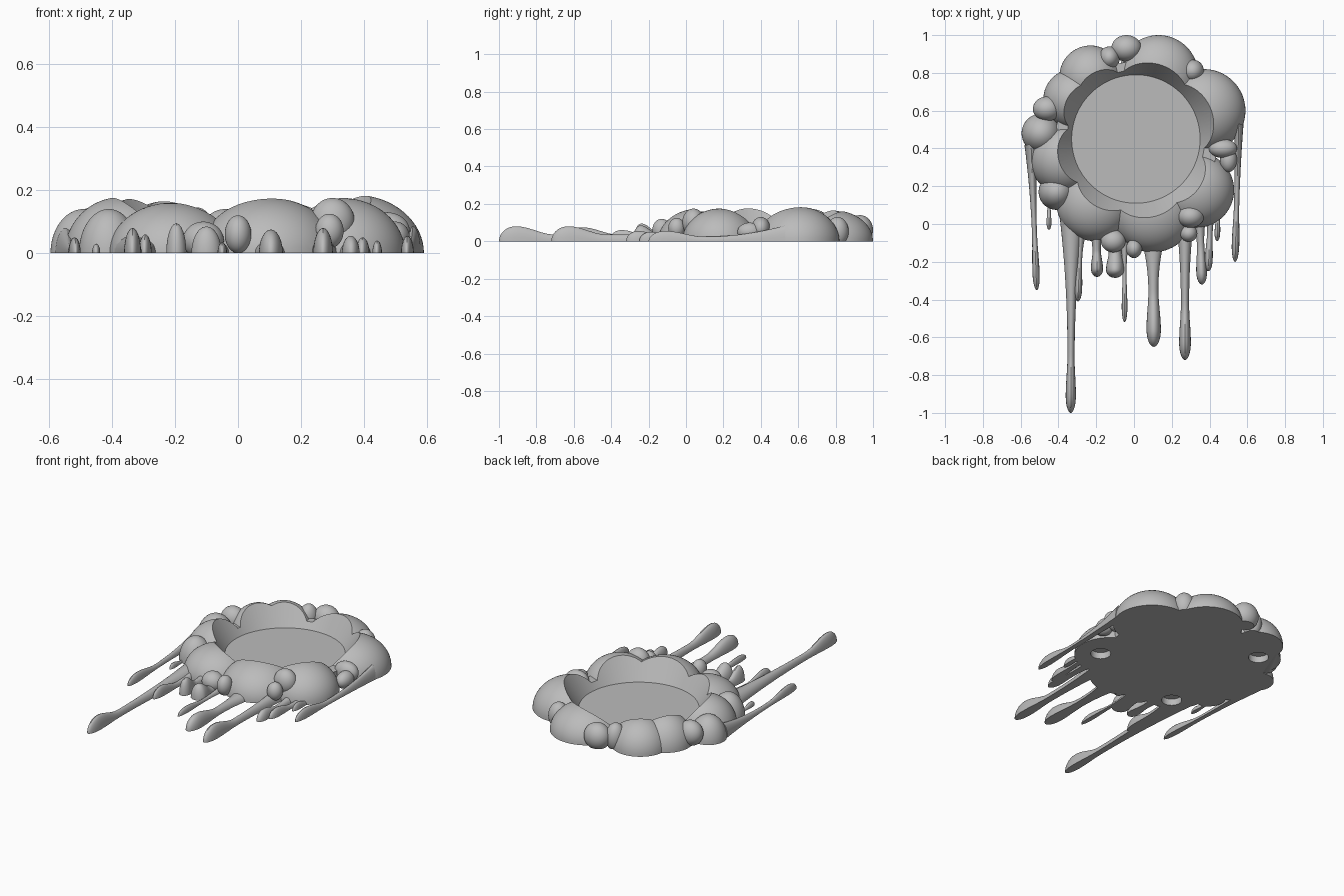
import bpy, bmesh, math
from mathutils import Matrix, Vector

cube = bpy.data.objects.get("Cube")
if cube:
    bpy.data.objects.remove(cube, do_unlink=True)

clay = bpy.data.materials.new("matte_grey")
clay.use_nodes = True
GREY = (0.5, 0.5, 0.5, 1)
clay.diffuse_color = GREY
clay.node_tree.nodes["Principled BSDF"].inputs["Base Color"].default_value = GREY

CENTRE = (0.01, 0.45)


def to_object(bm, name):
    bmesh.ops.recalc_face_normals(bm, faces=bm.faces)
    mesh = bpy.data.meshes.new(name)
    bm.to_mesh(mesh)
    bm.free()
    obj = bpy.data.objects.new(name, mesh)
    bpy.context.collection.objects.link(obj)
    return obj


def cone(name, x, y, z0, z1, r0, r1, sides=96):
    bm = bmesh.new()
    bmesh.ops.create_cone(bm, cap_ends=True, segments=sides, radius1=r0, radius2=r1,
                          depth=z1 - z0, matrix=Matrix.Translation((x, y, (z0 + z1) / 2)))
    return to_object(bm, name)


def lump(x, y, z, rx, ry, rz):
    bm = bmesh.new()
    bmesh.ops.create_uvsphere(bm, u_segments=64, v_segments=32, radius=1)
    bmesh.ops.transform(bm, verts=bm.verts,
                        matrix=Matrix.Translation((x, y, z)) @ Matrix.Diagonal((rx, ry, rz, 1)))
    return to_object(bm, "lump")


def drip(start, tip, flare, bulb, height, base_height):
    """Tapering run of liquid with a rounded bulb at its tip."""
    a, b = Vector(start), Vector(tip)
    length = (a - b).length
    along = (a - b) / length
    side = Vector((-along.y, along.x))
    bulb_len = min(0.3, length * 0.5)
    nose = bulb_len * 0.3
    bm = bmesh.new()
    rings, steps, sides = [], 48, 24
    for i in range(steps + 1):
        d = length * (i / steps) ** 1.6
        if d < nose:
            w = max(0.05, math.sqrt(1 - (1 - d / nose) ** 2))
            half, high = bulb * w, height * w
        elif d < bulb_len:
            k = 0.5 + 0.5 * math.cos(math.pi * (d - nose) / (bulb_len - nose))
            half, high = bulb * (0.7 + 0.3 * k), height * (0.45 + 0.55 * k)
        else:
            k = ((d - bulb_len) / (length - bulb_len)) ** 2
            half = bulb * 0.7 * (1 - k) + flare * k
            high = height * 0.45 * (1 - k) + base_height * k
        mid = b + along * d
        ring = []
        for j in range(sides):
            t = math.tau * j / sides
            p = mid + side * half * math.cos(t)
            ring.append(bm.verts.new((p.x, p.y, high * math.sin(t))))
        rings.append(ring)
    for r, s in zip(rings, rings[1:]):
        for j in range(sides):
            k = (j + 1) % sides
            bm.faces.new((r[j], r[k], s[k], s[j]))
    bm.faces.new(rings[0])
    bm.faces.new(rings[-1])
    return to_object(bm, "drip")


def combine(body, other, operation):
    mod = body.modifiers.new("combine", 'BOOLEAN')
    mod.operation, mod.solver, mod.object = operation, 'MANIFOLD', other
    bpy.context.view_layer.objects.active = body
    bpy.ops.object.modifier_apply(modifier=mod.name)
    bpy.data.objects.remove(other, do_unlink=True)


# Core slab that ties the puffs together
tray = cone("cloud_tray", 0.01, 0.43, -0.05, 0.08, 0.43, 0.43)

# Large puffs around the rim: x, y, radius, height
for x, y, r, h in [
    (0.13, 0.79, 0.21, 0.165), (0.37, 0.60, 0.22, 0.185), (0.33, 0.18, 0.20, 0.175),
    (0.10, 0.07, 0.22, 0.175), (-0.21, 0.11, 0.20, 0.16), (-0.37, 0.34, 0.18, 0.178),
    (-0.32, 0.66, 0.16, 0.175), (-0.23, 0.78, 0.165, 0.165), (-0.49, 0.48, 0.105, 0.14),
    (-0.41, 0.17, 0.095, 0.14),
]:
    combine(tray, lump(x, y, 0, r, r, h), 'UNION')

# Small bubbles: x, y, z, radius x, radius y, radius z
for b in [
    (-0.04, 0.93, 0.06, 0.08, 0.07, 0.08), (0.31, 0.81, 0.05, 0.06, 0.06, 0.08),
    (0.47, 0.40, 0.07, 0.075, 0.05, 0.06), (0.50, 0.34, 0.05, 0.045, 0.065, 0.05),
    (0.30, 0.04, 0.10, 0.07, 0.06, 0.075), (0.29, -0.05, 0.07, 0.045, 0.045, 0.055),
    (0.0, -0.13, 0.06, 0.042, 0.05, 0.06), (-0.11, -0.09, 0.04, 0.065, 0.06, 0.06),
    (-0.46, 0.61, 0.07, 0.075, 0.065, 0.075), (-0.13, 0.88, 0.06, 0.055, 0.06, 0.085),
]:
    combine(tray, lump(*b), 'UNION')

# Drips running forward: start, tip, flare, bulb half width, bulb height, root height
for d in [
    ((-0.33, 0.05), (-0.335, -1.0), 0.065, 0.027, 0.08, 0.06),
    ((-0.545, 0.42), (-0.515, -0.35), 0.035, 0.019, 0.05, 0.08),
    ((-0.45, 0.20), (-0.45, -0.03), 0.03, 0.013, 0.03, 0.05),
    ((-0.28, 0.03), (-0.297, -0.41), 0.05, 0.02, 0.06, 0.06),
    ((-0.20, 0.0), (-0.195, -0.28), 0.05, 0.032, 0.095, 0.06),
    ((-0.10, 0.0), (-0.10, -0.285), 0.07, 0.048, 0.085, 0.06),
    ((-0.05, 0.0), (-0.05, -0.52), 0.04, 0.015, 0.035, 0.05),
    ((0.10, 0.0), (0.105, -0.65), 0.085, 0.038, 0.075, 0.05),
    ((0.27, 0.05), (0.27, -0.72), 0.05, 0.031, 0.08, 0.06),
    ((0.345, 0.10), (0.36, -0.32), 0.05, 0.028, 0.055, 0.06),
    ((0.41, 0.15), (0.393, -0.25), 0.04, 0.021, 0.05, 0.06),
    ((0.45, 0.20), (0.44, -0.09), 0.03, 0.015, 0.04, 0.05),
    ((0.555, 0.53), (0.535, -0.2), 0.025, 0.02, 0.055, 0.085),
]:
    combine(tray, drip(*d), 'UNION')

# Flared bowl recess with a flat floor
combine(tray, cone("bowl_cutter", *CENTRE, 0.04, 0.3, 0.34, 0.50, 128), 'DIFFERENCE')

# Flat underside
bm = bmesh.new()
bmesh.ops.create_cube(bm, size=4, matrix=Matrix.Translation((0, 0, -2)))
combine(tray, to_object(bm, "ground_cutter"), 'DIFFERENCE')

# Three round sockets underneath
for x, y in [(0.38, 0.16), (-0.33, 0.70), (-0.265, 0.015)]:
    combine(tray, cone("socket_cutter", x, y, -0.1, 0.04, 0.057, 0.057, 48), 'DIFFERENCE')

tray.data.materials.clear()
tray.data.materials.append(clay)
bpy.ops.object.select_all(action='DESELECT')
tray.select_set(True)
bpy.context.view_layer.objects.active = tray
bpy.ops.object.shade_smooth_by_angle(angle=math.radians(30))
